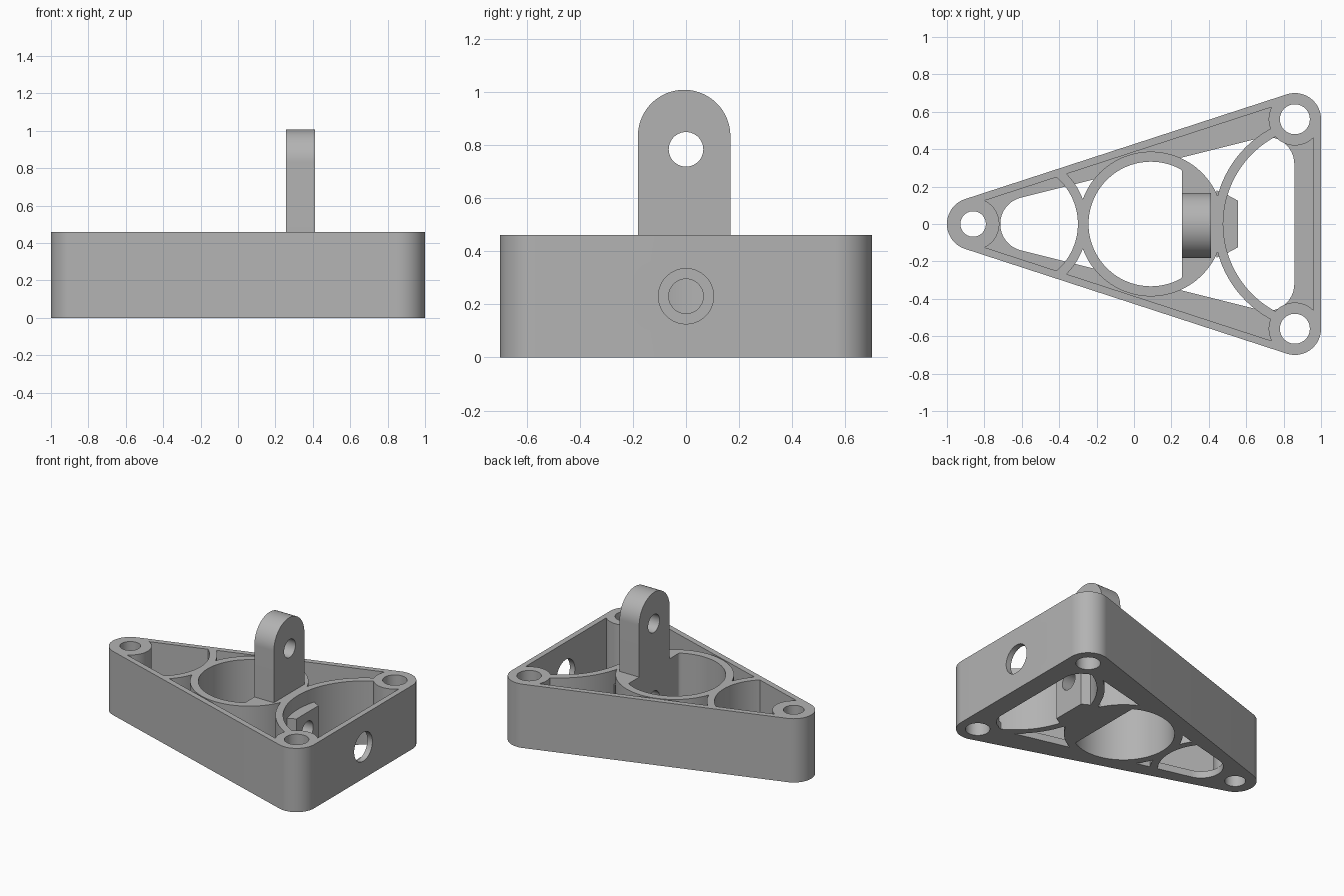
import bpy, bmesh
from math import sin, cos, pi, radians
from mathutils import Matrix
from mathutils.geometry import convex_hull_2d

if "Cube" in bpy.data.objects:
    bpy.data.objects.remove(bpy.data.objects["Cube"])

grey = bpy.data.materials.new("light grey")
grey.use_nodes = True
colour = (0.45, 0.45, 0.45, 1)
grey.diffuse_color = colour
grey.node_tree.nodes["Principled BSDF"].inputs["Base Color"].default_value = colour

HEIGHT, FLOOR = 0.46, 0.05
CORNERS = [(-0.86, 0), (0.86, 0.56), (0.86, -0.56)]
RING_X, FLAT_X, SCREW_Z = 0.09, 0.257, 0.23


def circle(x, y, r, n=96):
    return [(x + r * cos(2 * pi * i / n), y + r * sin(2 * pi * i / n)) for i in range(n)]


def rounded_triangle(centres, r):
    pts = [p for c in centres for p in circle(*c, r)]
    return [pts[i] for i in convex_hull_2d(pts)]


def prism(name, outline, low, high, along_x=False):
    """Extrude an outline along z, or along x with the outline in (y, z)."""
    bm = bmesh.new()
    face = bm.faces.new([bm.verts.new((a, b, low)) for a, b in outline])
    new = bmesh.ops.extrude_face_region(bm, geom=[face])["geom"]
    bmesh.ops.translate(bm, vec=(0, 0, high - low),
                        verts=[g for g in new if isinstance(g, bmesh.types.BMVert)])
    if along_x:
        swap = Matrix(((0, 0, 1), (1, 0, 0), (0, 1, 0)))
        bmesh.ops.transform(bm, matrix=swap.to_4x4(), verts=bm.verts)
    bmesh.ops.recalc_face_normals(bm, faces=bm.faces)
    mesh = bpy.data.meshes.new(name)
    bm.to_mesh(mesh)
    bm.free()
    mesh.materials.append(grey)
    obj = bpy.data.objects.new(name, mesh)
    bpy.context.collection.objects.link(obj)
    return obj


def combine(target, tool, operation="DIFFERENCE"):
    mod = target.modifiers.new("cut", "BOOLEAN")
    mod.operation, mod.solver, mod.object = operation, "EXACT", tool
    bpy.context.view_layer.objects.active = target
    bpy.ops.object.modifier_apply(modifier=mod.name)
    bpy.data.objects.remove(tool)


def tube(name, x, inner, outer):
    wall = prism(name, circle(x, 0, outer, 160), -1, 2)
    combine(wall, prism("bore", circle(x, 0, inner, 160), -2, 3))
    return wall


# Hollow space: wide pocket above the floor, smaller opening through it
hollow = prism("hollow", rounded_triangle(CORNERS, 0.10), FLOOR, 1)
opening = rounded_triangle([(-0.57, 0), (0.712, 0.32), (0.712, -0.32)], 0.145)
combine(hollow, prism("opening", opening, -0.5, 0.9), "UNION")

# Parts left standing in the hollow: bosses, curved walls, ring, screw block
for x, y in CORNERS:
    combine(hollow, prism("boss", circle(x, y, 0.14), -1, 2))
combine(hollow, tube("front_wall", 1.007, 0.53, 0.58))
combine(hollow, tube("tip_wall", -0.63, 0.33, 0.38))
combine(hollow, prism("ring", circle(RING_X, 0, 0.387, 160), -1, 2))
block = [(0.44, -0.18), (0.49, -0.16), (0.555, -0.125),
         (0.555, 0.125), (0.49, 0.16), (0.44, 0.18)]
combine(hollow, prism("screw_block", block, -1, 0.36))

# Body
body = prism("triangular_body", rounded_triangle(CORNERS, 0.14), 0, HEIGHT)
combine(body, hollow)

# Ring bore with one flat side
bore = [(min(x, FLAT_X), y) for x, y in circle(RING_X, 0, 0.333, 160)
        if x < FLAT_X + 0.01]
combine(body, prism("ring_bore", bore, -1, 2))

# Corner holes, screw hole and its access hole in the end wall
for (x, y), r in zip(CORNERS, (0.068, 0.08, 0.08)):
    combine(body, prism("corner_hole", circle(x, y, r), -1, 2))
combine(body, prism("screw_hole", circle(0, SCREW_Z, 0.065), 0.1, 0.8, True))
combine(body, prism("access_hole", circle(0, SCREW_Z, 0.104), 0.8, 1.2, True))

# Upright lug with a pin hole
arch = [(y, max(z, 0.833)) for y, z in circle(-0.007, 0.833, 0.174) if z > 0.832]
arch += [(-0.181, HEIGHT), (0.167, HEIGHT)]
lug = prism("upright_lug", arch, FLAT_X, 0.413, True)
combine(lug, prism("pin_hole", circle(0, 0.783, 0.065), 0, 0.8, True))

for obj in (body, lug):
    bpy.ops.object.select_all(action="DESELECT")
    obj.select_set(True)
    bpy.context.view_layer.objects.active = obj
    bpy.ops.object.shade_smooth_by_angle(angle=radians(30))
